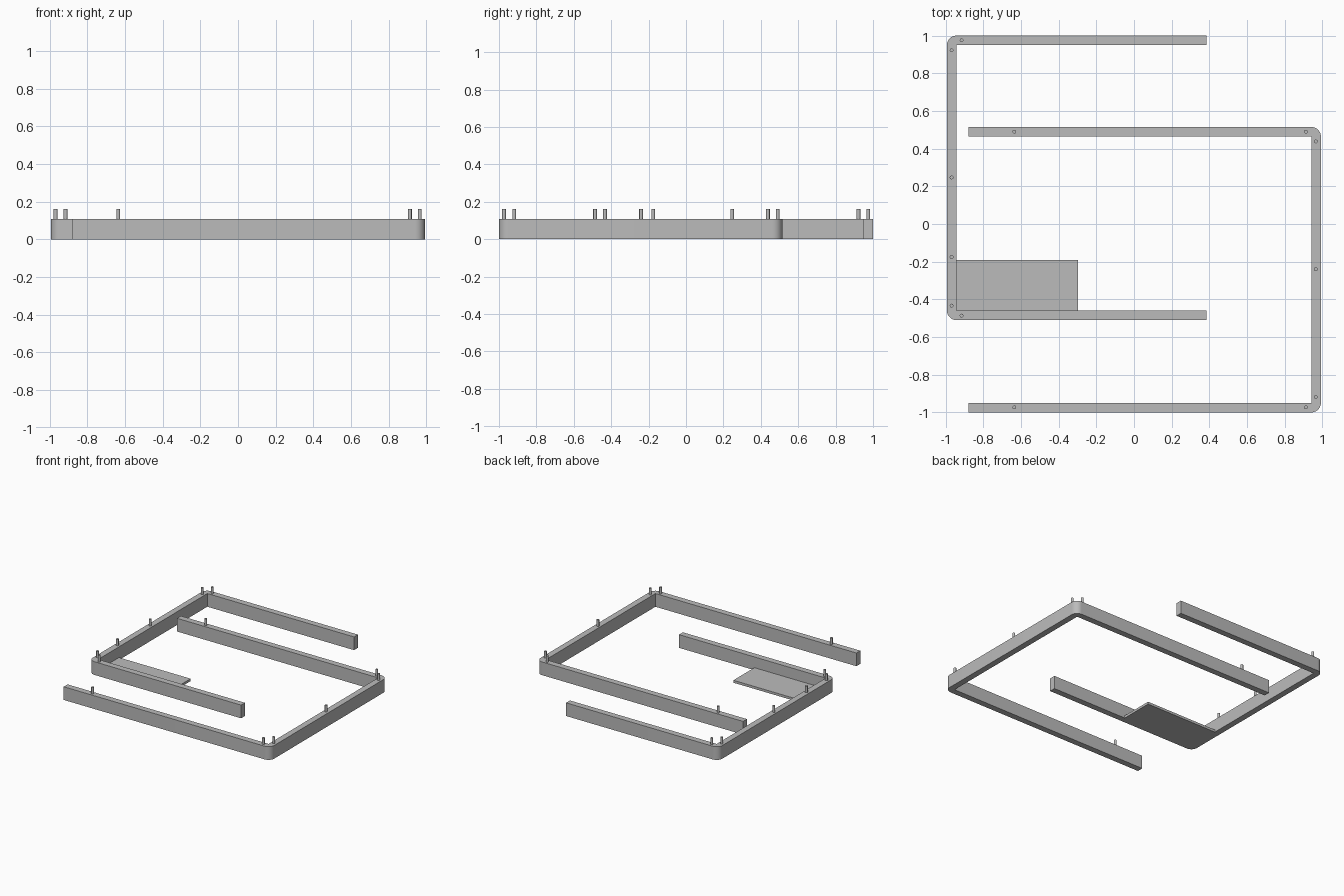
import bpy, bmesh, math

if "Cube" in bpy.data.objects:
    bpy.data.objects.remove(bpy.data.objects["Cube"])

HEIGHT, WALL, RADIUS = 0.108, 0.05, 0.052

grey = bpy.data.materials.new("plain grey")
grey.diffuse_color = (0.5, 0.5, 0.5, 1)
grey.use_nodes = True
grey.node_tree.nodes["Principled BSDF"].inputs["Base Color"].default_value = grey.diffuse_color


def finish(bm, name):
    bmesh.ops.recalc_face_normals(bm, faces=bm.faces)
    mesh = bpy.data.meshes.new(name)
    bm.to_mesh(mesh)
    bm.free()
    mesh.materials.append(grey)
    obj = bpy.data.objects.new(name, mesh)
    bpy.context.collection.objects.link(obj)
    bpy.ops.object.select_all(action='DESELECT')
    obj.select_set(True)
    bpy.context.view_layer.objects.active = obj
    bpy.ops.object.shade_smooth_by_angle(angle=math.radians(30))
    return obj


def prism(name, outline, z0, z1):
    bm = bmesh.new()
    face = bm.faces.new([bm.verts.new((x, y, z0)) for x, y in outline])
    top = bmesh.ops.extrude_face_region(bm, geom=[face])["geom"]
    bmesh.ops.translate(bm, vec=(0, 0, z1 - z0),
                        verts=[v for v in top if isinstance(v, bmesh.types.BMVert)])
    return finish(bm, name)


def arc(cx, cy, start, steps=10):
    angles = [math.radians(start + 90 * i / steps) for i in range(steps + 1)]
    return [(cx + RADIUS * math.cos(a), cy + RADIUS * math.sin(a)) for a in angles]


def u_frame(name, back, tip, y0, y1):
    """U-shaped rail: outer corners rounded, inner corners square."""
    s = 1 if tip > back else -1
    b, t = 0, abs(tip - back)
    pts = [(t, y1)] + arc(b + RADIUS, y1 - RADIUS, 90) \
        + arc(b + RADIUS, y0 + RADIUS, 180) + [(t, y0), (t, y0 + WALL),
        (b + WALL, y0 + WALL), (b + WALL, y1 - WALL), (t, y1 - WALL)]
    return prism(name, [(back + s * x, y) for x, y in pts], 0, HEIGHT)


def pins(name, places):
    for i, (x, y) in enumerate(places):
        circle = [(x + 0.01 * math.cos(k * math.pi / 10),
                   y + 0.01 * math.sin(k * math.pi / 10)) for k in range(20)]
        prism(f"{name}_{i + 1}", circle, HEIGHT, 0.161)


# Two interlocking rails
u_frame("left_rail", -0.993, 0.385, -0.51, 1.0)
u_frame("right_rail", 0.992, -0.877, -1.0, 0.515)

# Thin shelf in the lower corner of the left rail
prism("shelf_plate", [(-0.943, -0.46), (-0.296, -0.46),
                      (-0.296, -0.19), (-0.943, -0.19)], 0, 0.02)

# Locating pins on the rail tops
pins("left_pin", [(-0.915, 0.975), (-0.968, 0.922), (-0.968, 0.247),
                  (-0.968, -0.175), (-0.968, -0.433), (-0.915, -0.486)])
pins("right_pin", [(-0.635, 0.49), (0.912, 0.49), (0.965, 0.438), (0.965, -0.24),
                   (0.965, -0.918), (0.912, -0.973), (-0.635, -0.973)])
